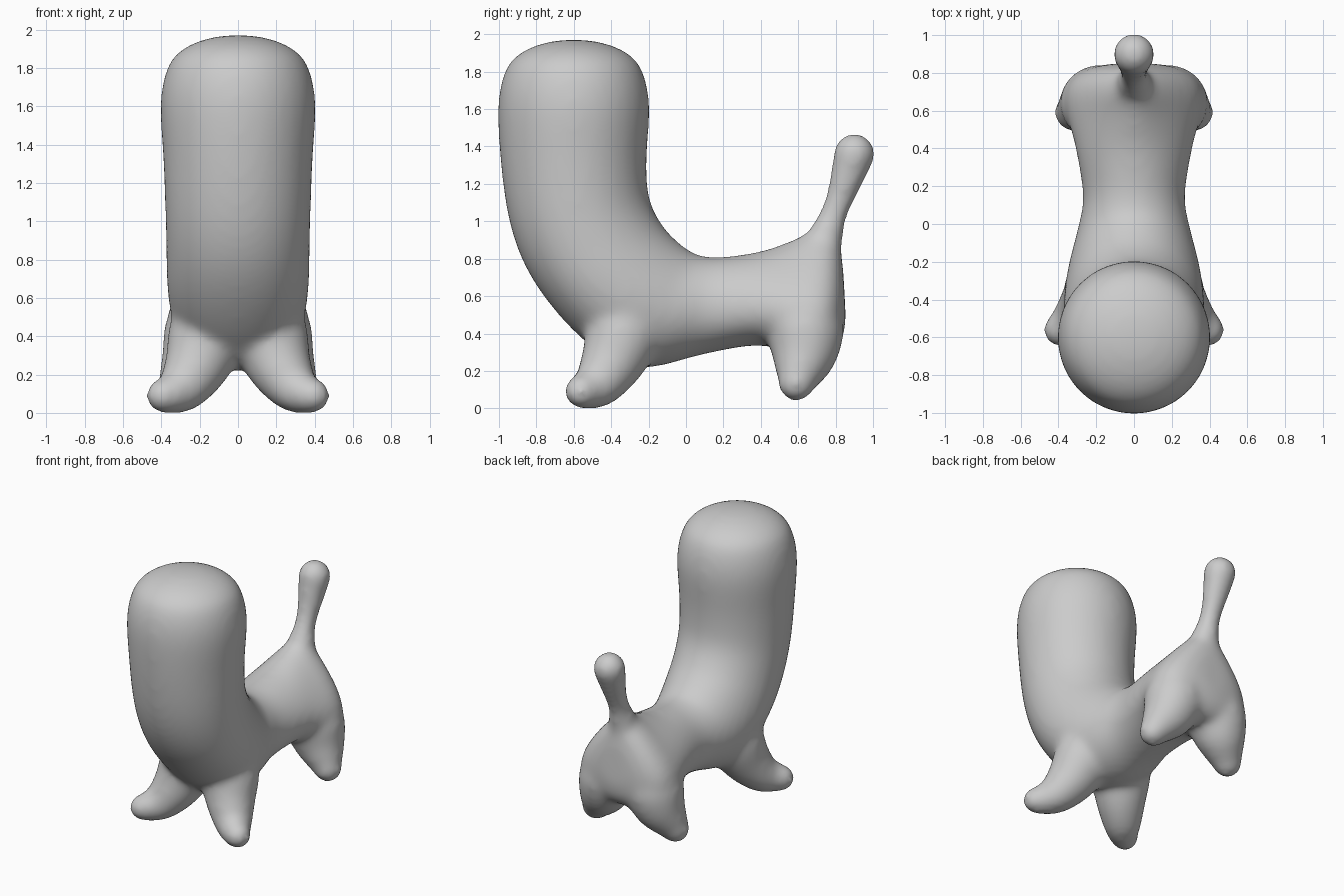
import bpy, bmesh, math
from mathutils import Vector

if "Cube" in bpy.data.objects:
    bpy.data.objects.remove(bpy.data.objects["Cube"])

SIDES = 32
bm = bmesh.new()


def spline(rows, steps=4):
    """Catmull-Rom interpolation of rows of numbers."""
    out = []
    for i in range(len(rows) - 1):
        p0, p1, p2, p3 = (rows[max(0, min(len(rows) - 1, i + k))] for k in (-1, 0, 1, 2))
        for s in range(steps):
            t = s / steps
            out.append([b + 0.5 * t * (c - a + t * (2 * a - 5 * b + 4 * c - d + t * (3 * (b - c) + d - a)))
                        for a, b, c, d in zip(p0, p1, p2, p3)])
    return out + [list(rows[-1])]


def loft(rings):
    """Closed skin through rings of (centre, half axis u, half axis v, egg taper towards +v)."""
    loops = []
    for c, u, v, egg in rings:
        angles = [2 * math.pi * k / SIDES for k in range(SIDES)]
        loops.append([bm.verts.new(c + u * math.cos(a) * (1 - egg * math.sin(a)) + v * math.sin(a))
                      for a in angles])
    for a, b in zip(loops, loops[1:]):
        for k in range(SIDES):
            j = (k + 1) % SIDES
            bm.faces.new((a[k], a[j], b[j], b[k]))
    bm.faces.new(loops[0][::-1])
    bm.faces.new(loops[-1])


def limb(points):
    """Round tapering limb through (x, y, z, radius) with a domed tip."""
    rows = spline(points)
    tip, before = Vector(rows[-1][:3]), Vector(rows[-2][:3])
    d, r = (tip - before).normalized(), rows[-1][3]
    for k in range(1, 7):
        a = k * math.pi / 13
        rows.append([*(tip + d * r * math.sin(a)), r * math.cos(a)])
    rings = []
    for i, row in enumerate(rows):
        t = Vector(rows[min(i + 1, len(rows) - 1)][:3]) - Vector(rows[max(i - 1, 0)][:3])
        u = t.cross(Vector((0, 1, 0.3))).normalized()
        v = t.cross(u).normalized()
        rings.append((Vector(row[:3]), u * row[3], v * row[3], 0))
    loft(rings)


# Neck and torso: (front y, front z, back y, back z, half width, egg taper)
trunk = [
    (-0.66, 1.97, -0.54, 1.97, 0.06, 0), (-0.77, 1.95, -0.43, 1.95, 0.17, 0),
    (-0.885, 1.90, -0.315, 1.90, 0.285, 0), (-0.965, 1.81, -0.235, 1.81, 0.365, 0),
    (-1.005, 1.62, -0.195, 1.62, 0.405, 0), (-0.99, 1.30, -0.21, 1.32, 0.39, 0),
    (-0.945, 1.00, -0.195, 1.12, 0.38, 0.02), (-0.865, 0.77, -0.12, 0.97, 0.375, 0.06),
    (-0.735, 0.565, -0.02, 0.87, 0.37, 0.12), (-0.56, 0.375, 0.05, 0.825, 0.355, 0.14),
    (-0.38, 0.25, 0.08, 0.815, 0.33, 0.1), (-0.18, 0.22, 0.12, 0.81, 0.30, 0.05),
    (0.08, 0.285, 0.20, 0.81, 0.27, 0.05), (0.36, 0.335, 0.40, 0.84, 0.30, 0.2),
    (0.55, 0.31, 0.58, 0.905, 0.325, 0.45), (0.68, 0.28, 0.69, 0.965, 0.325, 0.58),
    (0.78, 0.30, 0.765, 0.96, 0.285, 0.58), (0.835, 0.37, 0.82, 0.88, 0.20, 0.5),
    (0.855, 0.47, 0.84, 0.75, 0.09, 0.3),
]
loft([(Vector((0, (a + c) / 2, (b + d) / 2)), Vector((w, 0, 0)),
       Vector((0, (c - a) / 2, (d - b) / 2)), e)
      for a, b, c, d, w, e in spline(trunk)])

# Front and rear legs on both sides
for s in (-1, 1):
    limb([(s * 0.14, -0.30, 0.52, 0.19), (s * 0.17, -0.34, 0.38, 0.20),
          (s * 0.22, -0.40, 0.24, 0.17), (s * 0.29, -0.47, 0.135, 0.135),
          (s * 0.35, -0.53, 0.10, 0.108), (s * 0.39, -0.56, 0.09, 0.093)])
    limb([(s * 0.13, 0.64, 0.58, 0.17), (s * 0.18, 0.64, 0.42, 0.205),
          (s * 0.23, 0.63, 0.29, 0.18), (s * 0.29, 0.605, 0.19, 0.133),
          (s * 0.325, 0.59, 0.135, 0.10)])

# Tail flaring into the rump
limb([(0, 0.71, 0.78, 0.11), (0, 0.74, 0.90, 0.10), (0, 0.782, 1.02, 0.075),
      (0, 0.818, 1.11, 0.076), (0, 0.86, 1.23, 0.092), (0, 0.90, 1.36, 0.113)])

bmesh.ops.recalc_face_normals(bm, faces=bm.faces)
mesh = bpy.data.meshes.new("animal_body")
bm.to_mesh(mesh)
bm.free()
body = bpy.data.objects.new("animal_body", mesh)
bpy.context.collection.objects.link(body)

# Fuse the parts into one soft skin
remesh = body.modifiers.new("fuse", "REMESH")
remesh.mode = "VOXEL"
remesh.voxel_size = 0.02
remesh.use_smooth_shade = True
soften = body.modifiers.new("soften", "SMOOTH")
soften.factor = 0.5
soften.iterations = 28

grey = bpy.data.materials.new("plain_grey")
grey.diffuse_color = (0.6, 0.6, 0.6, 1)
grey.use_nodes = True
grey.node_tree.nodes["Principled BSDF"].inputs["Base Color"].default_value = grey.diffuse_color
mesh.materials.append(grey)
